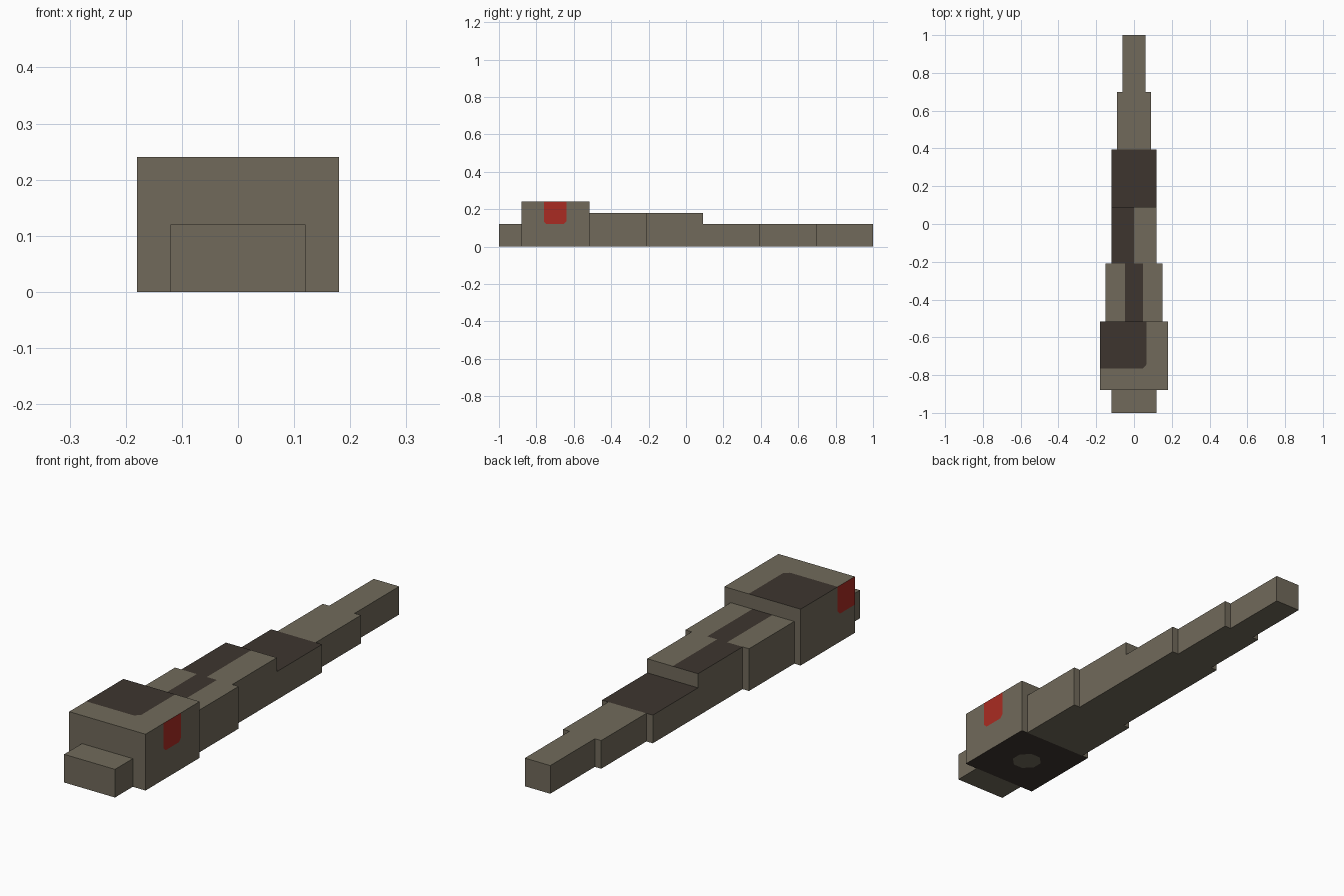
import bpy
import bmesh
from mathutils import Vector

if "Cube" in bpy.data.objects:
    bpy.data.objects.remove(bpy.data.objects["Cube"])


def make_material(name, srgb):
    colour = [((c / 255 + 0.055) / 1.055) ** 2.4 for c in srgb] + [1.0]
    mat = bpy.data.materials.new(name)
    mat.use_nodes = True
    mat.diffuse_color = colour
    mat.node_tree.nodes["Principled BSDF"].inputs["Base Color"].default_value = colour
    return mat


MATERIALS = [make_material("grey brown", (113, 106, 91)),
             make_material("dark brown", (61, 53, 47)),
             make_material("red", (170, 43, 34))]
BROWN, DARK, RED = range(3)


def rect(u0, u1, v0, v1, cuts=(0, 0, 0, 0)):
    """Rectangle outline; each corner may be cut off by a small amount."""
    points = []
    corners = [(u0, v0, 1, 1), (u1, v0, -1, 1), (u1, v1, -1, -1), (u0, v1, 1, -1)]
    for i, (u, v, su, sv) in enumerate(corners):
        c = cuts[i]
        if c == 0:
            points.append((u, v))
        else:
            pair = [(u, v + sv * c), (u + su * c, v)]
            points += pair if i % 2 == 0 else pair[::-1]
    return points


def paint(bm, normal, outline, material):
    """Cut a convex outline into the face with this normal and colour it."""
    normal = Vector(normal)
    bm.normal_update()
    face = next(f for f in bm.faces if f.normal.dot(normal) > 0.99)
    level = face.calc_center_median()
    if normal.x:
        pts = [Vector((level.x, u, v)) for u, v in outline]
    else:
        pts = [Vector((u, v, level.z)) for u, v in outline]
    middle = sum(pts, Vector()) / len(pts)
    for a, b in zip(pts, pts[1:] + pts[:1]):
        out = (b - a).cross(normal).normalized()
        if out.dot(a - middle) < 0:
            out.negate()
        geom = [face] + list(face.edges) + list(face.verts)
        bmesh.ops.bisect_plane(bm, geom=geom, dist=1e-4, plane_co=a, plane_no=out)
        # keep working on the piece inside the outline
        bm.normal_update()
        level_faces = [f for f in bm.faces if f.normal.dot(normal) > 0.99]
        face = min(level_faces, key=lambda f: (f.calc_center_median() - middle).length
                   if (f.calc_center_median() - a).dot(out) < 0 else 9)
    face.material_index = material


def block(name, half_width, y0, y1, height, patches=()):
    bm = bmesh.new()
    bmesh.ops.create_cube(bm, size=1)
    for v in bm.verts:
        v.co = (v.co.x * 2 * half_width, y1 if v.co.y > 0 else y0, height if v.co.z > 0 else 0)
    for patch in patches:
        paint(bm, *patch)
    mesh = bpy.data.meshes.new(name)
    bm.to_mesh(mesh)
    bm.free()
    for mat in MATERIALS:
        mesh.materials.append(mat)
    obj = bpy.data.objects.new(name, mesh)
    bpy.context.collection.objects.link(obj)
    return obj


UP, DOWN, LEFT, RIGHT = (0, 0, 1), (0, 0, -1), (1, 0, 0), (-1, 0, 0)

# Snout
block("snout", 0.12, -1.0, -0.88, 0.12)

# Head with dark crown and red eyes
head = block("head", 0.18, -0.88, -0.515, 0.24, [
    (UP, rect(-0.18, 0.065, -0.765, -0.515, (0, 0.02, 0, 0)), DARK),
    (LEFT, rect(-0.76, -0.64, 0.12, 0.24, (0.015, 0.015, 0, 0)), RED),
    (RIGHT, rect(-0.88, -0.765, 0.12, 0.24, (0, 0.015, 0, 0)), RED),
])

# Dark underside of the head with a pale spot in the middle
spot = rect(-0.057, 0.057, -0.755, -0.64, (0.035,) * 4)
bm = bmesh.new()
bm.from_mesh(head.data)
paint(bm, DOWN, spot, RED)
for f in bm.faces:
    if f.normal.z < -0.99:
        f.material_index = BROWN if f.material_index == RED else DARK
bm.to_mesh(head.data)
bm.free()

# Body segments with a dark back stripe
block("front_body", 0.15, -0.515, -0.21, 0.18,
      [(UP, rect(-0.047, 0.047, -0.515, -0.21), DARK)])
block("rear_body", 0.12, -0.21, 0.09, 0.18,
      [(UP, rect(-0.12, 0.0, -0.21, 0.09), DARK)])

# Tapering tail
block("tail_base", 0.12, 0.09, 0.395, 0.12,
      [(UP, rect(-0.12, 0.12, 0.09, 0.395), DARK)])
block("tail_middle", 0.09, 0.395, 0.70, 0.12)
block("tail_tip", 0.06, 0.70, 1.0, 0.12)
